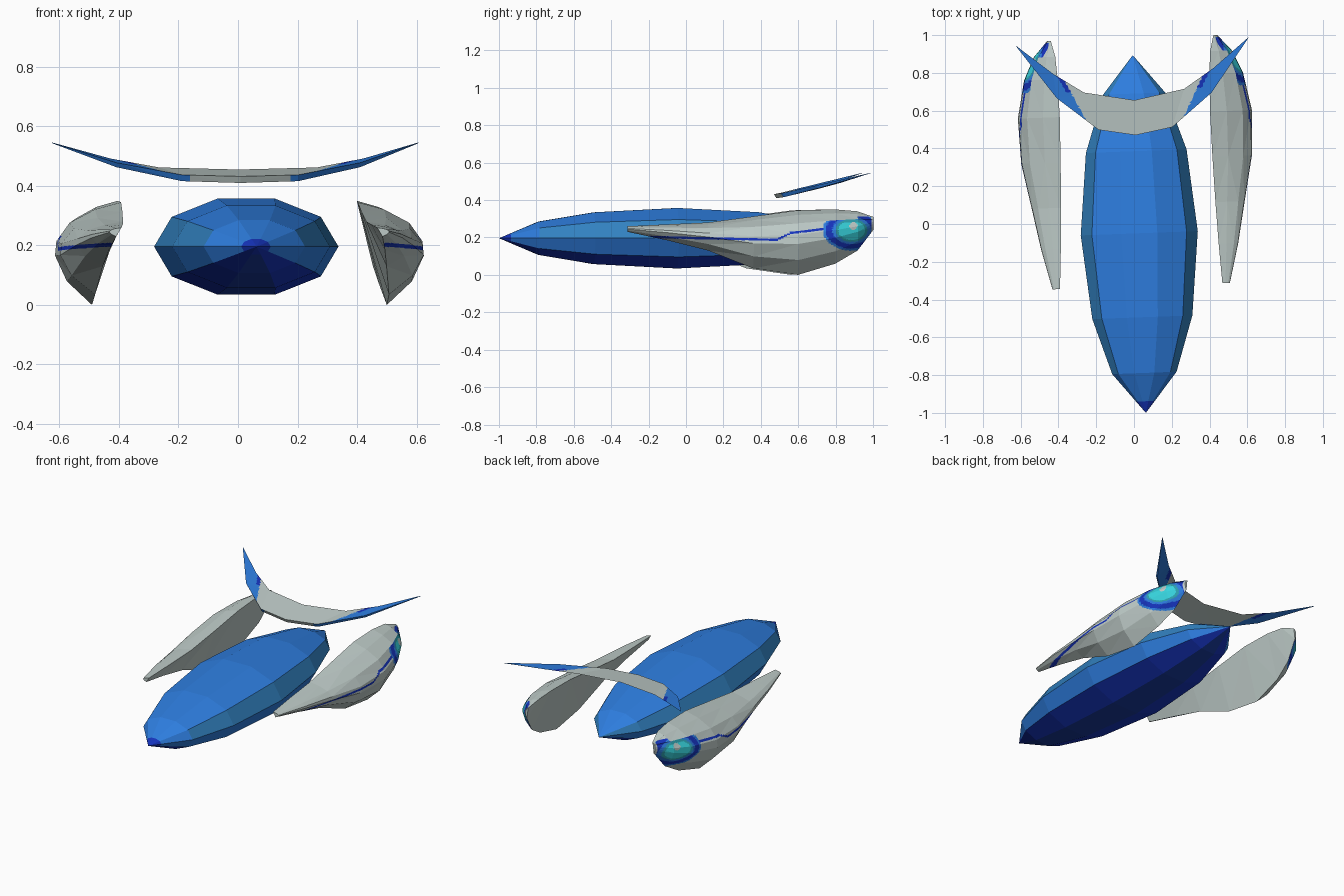
import bpy, bmesh, math
from mathutils import Matrix

if "Cube" in bpy.data.objects:
    bpy.data.objects.remove(bpy.data.objects["Cube"])


def material(name, rgb):
    lin = [((c / 255 + 0.055) / 1.055) ** 2.4 for c in rgb]
    m = bpy.data.materials.new(name)
    m.diffuse_color = (*lin, 1)
    m.use_nodes = True
    m.node_tree.nodes["Principled BSDF"].inputs["Base Color"].default_value = m.diffuse_color
    return m


GREY, BLUE, TEALBLUE, ROYAL, CYAN, TEAL, DEEP = range(7)
MATS = [material("pale grey", (190, 203, 200)),
        material("blue", (46, 126, 224)),
        material("teal blue", (50, 129, 192)),
        material("royal blue", (22, 52, 190)),
        material("cyan", (55, 212, 222)),
        material("teal", (45, 160, 175)),
        material("deep blue", (24, 58, 160))]

# The whole craft is yawed slightly
PLACE = Matrix.Rotation(math.radians(2.1), 4, 'Z') @ Matrix.Translation((0.026, 0, 0))


def finish(name, bm, rule):
    bmesh.ops.recalc_face_normals(bm, faces=bm.faces[:])
    bm.normal_update()
    for f in bm.faces:
        f.material_index = rule(f.calc_center_median(), f.normal)
        f.smooth = False
    bm.transform(PLACE)
    me = bpy.data.meshes.new(name)
    bm.to_mesh(me)
    bm.free()
    for m in MATS:
        me.materials.append(m)
    ob = bpy.data.objects.new(name, me)
    bpy.context.collection.objects.link(ob)
    return ob


def loft(sections):
    """Closed skin over equal-length rings of points, capped at both ends."""
    bm = bmesh.new()
    rings = [[bm.verts.new(p) for p in s] for s in sections]
    for a, b in zip(rings, rings[1:]):
        n = len(a)
        for i in range(n):
            j = (i + 1) % n
            bm.faces.new((a[i], a[j], b[j], b[i]))
    bm.faces.new(rings[0])
    bm.faces.new(rings[-1])
    bmesh.ops.remove_doubles(bm, verts=bm.verts[:], dist=1e-4)
    return bm


def refine(bm, cuts):
    """Flat subdivision, so painted details can be picked by position."""
    bmesh.ops.triangulate(bm, faces=bm.faces[:])
    bmesh.ops.subdivide_edges(bm, edges=bm.edges[:], cuts=cuts, use_grid_fill=True)


# Central hull: flattened ten-sided spindle; station: y, size
HULL = [(-1.0, 0.004), (-0.79, 0.55), (-0.495, 0.855), (-0.05, 1), (0.385, 0.86),
        (0.69, 0.53), (0.892, 0.004)]
bm = loft([[(0.31 * r * math.cos(i * math.pi / 5), y, 0.196 + 0.17 * r * math.sin(i * math.pi / 5))
            for i in range(10)] for y, r in HULL])
bmesh.ops.bisect_plane(bm, geom=bm.verts[:] + bm.edges[:] + bm.faces[:],
                       plane_co=(0, -0.94, 0), plane_no=(0, 1, 0))


def hull_rule(c, n):
    if c.y < -0.94:
        return ROYAL
    ang = math.degrees(math.atan2((c.z - 0.196) / 0.17, abs(c.x) / 0.31))
    if ang > 36:
        return BLUE
    if ang > 0:
        return TEALBLUE if c.y > -0.8 else BLUE
    if ang > -36:
        return BLUE
    return ROYAL if ang > -70 else DEEP


finish("hull", bm, hull_rule)

# Side pods: flat inside, rounded outside
# station: y, inner x, outer x, bottom z, top z
POD = [(-0.33, 0.430, 0.470, 0.230, 0.260),
       (-0.12, 0.418, 0.522, 0.185, 0.270),
       (0.10, 0.409, 0.564, 0.130, 0.280),
       (0.34, 0.402, 0.611, 0.035, 0.312),
       (0.58, 0.398, 0.620, 0.000, 0.345),
       (0.78, 0.402, 0.580, 0.060, 0.350),
       (0.90, 0.410, 0.525, 0.130, 0.340),
       (0.985, 0.431, 0.450, 0.240, 0.310)]
PROFILE = [(0, 1), (0.40, 0.93), (0.78, 0.80), (0.98, 0.62), (1, 0.48), (0.82, 0.23), (0.44, 0)]
STRIPE = [(-0.22, 0.203), (0.46, 0.187), (0.54, 0.225), (0.75, 0.25)]
RINGS = [(0.64, CYAN), (0.76, TEAL), (0.92, BLUE), (1.22, ROYAL), (1.36, BLUE)]


def pod_rule(side):
    def rule(c, n):
        if n.x * side < 0.05:
            return GREY
        # concentric eye-like rings at the rear, not on the top faces
        if n.z < 0.8 and c.z < 0.312 and c.y < 0.972:
            if math.hypot(c.y - 0.875, c.z - 0.262) < 0.021:
                return GREY
            d = math.hypot((c.y - 0.866) / 0.115, (c.z - 0.238) / 0.08)
            for r, m in RINGS:
                if d < r:
                    return TEAL if m == CYAN and c.z > 0.28 else m
        # thin stripe running forward
        for (y0, z0), (y1, z1) in zip(STRIPE, STRIPE[1:]):
            if y0 <= c.y < y1:
                z = z0 + (z1 - z0) * (c.y - y0) / (y1 - y0)
                if abs(c.z - z) < 0.006:
                    return ROYAL
        return GREY
    return rule


for side, name in ((1, "right_pod"), (-1, "left_pod")):
    bm = loft([[(side * (xi + u * (xo - xi)), y, zb + v * (zt - zb)) for u, v in PROFILE]
               for y, xi, xo, zb, zt in POD])
    refine(bm, 14)
    finish(name, bm, pod_rule(side))

# Crescent wing above the rear
# station: front x, front y, rear x, rear y, front top z, front bottom z, rear z
WING = [(0, 0.470, 0, 0.655, 0.432, 0.410, 0.455),
        (0.195, 0.505, 0.265, 0.705, 0.437, 0.416, 0.462),
        (0.41, 0.680, 0.425, 0.810, 0.478, 0.463, 0.492),
        (0.615, 0.962, 0.616, 0.966, 0.545, 0.543, 0.546)]


def wing_section(s, side):
    xf, yf, xr, yr, zt, zb, zr = s
    return [(side * xf, yf, zt), (side * xf, yf + 0.012 * (yf < 0.9), zb), (side * xr, yr, zr)]


def wing_rule(c, n):
    if n.y < -0.6:
        return BLUE if abs(c.x) > 0.17 else GREY
    f = abs(c.x) - 0.5 * (c.y - 0.5)
    if f < 0.23:
        return GREY
    return ROYAL if f < 0.255 and c.y > 0.71 else BLUE


bm = loft([wing_section(s, -1) for s in WING[:0:-1]] + [wing_section(s, 1) for s in WING])
refine(bm, 14)
finish("wing", bm, wing_rule)
